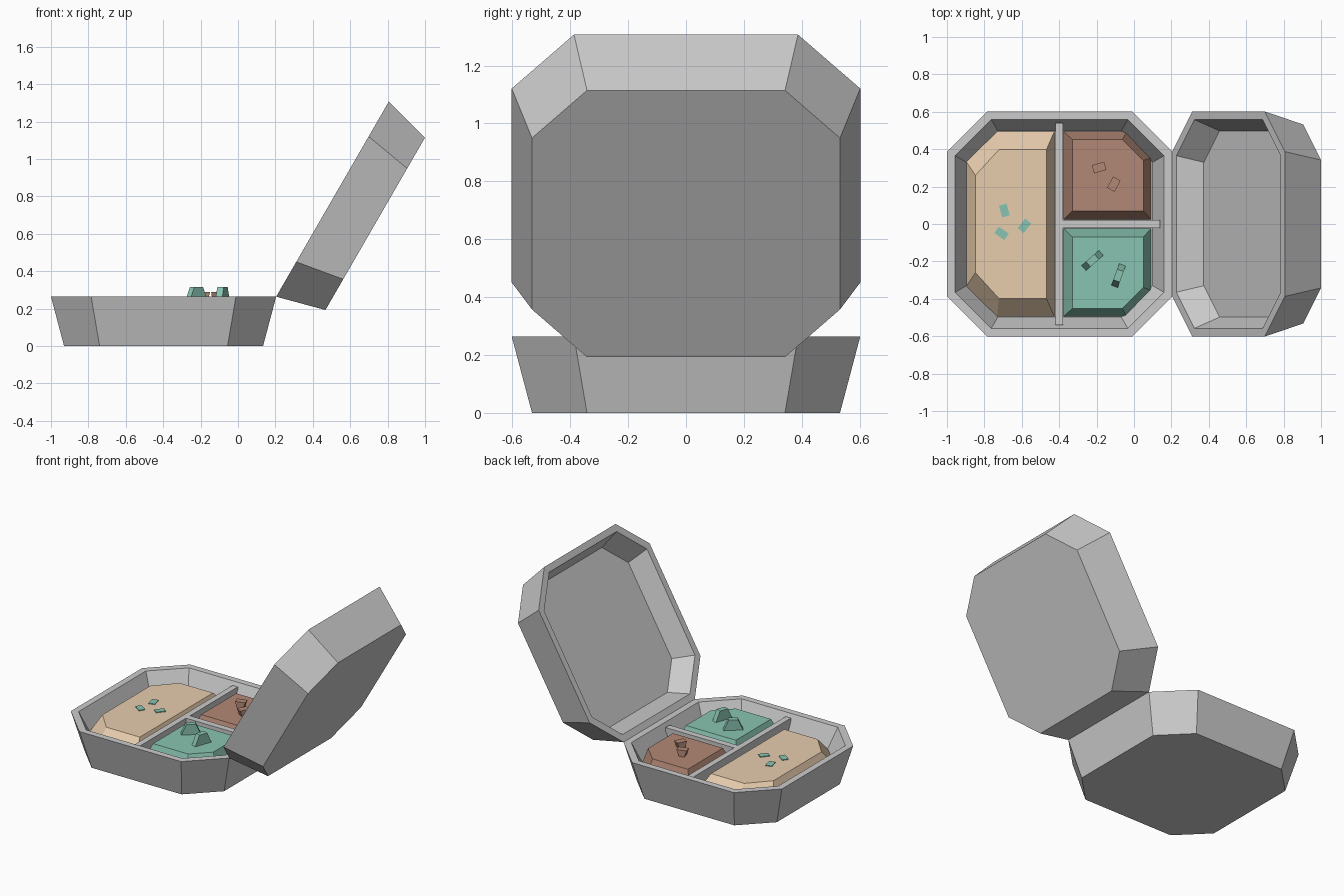
import bpy, bmesh
from math import radians, cos, sin
from mathutils import Matrix

if "Cube" in bpy.data.objects:
    bpy.data.objects.remove(bpy.data.objects["Cube"])


def material(name, rgb):
    m = bpy.data.materials.new(name)
    m.diffuse_color = (*rgb, 1)
    m.use_nodes = True
    m.node_tree.nodes["Principled BSDF"].inputs["Base Color"].default_value = m.diffuse_color
    return m


TAN = material("tan", (0.80, 0.61, 0.42))
BROWN = material("brown", (0.45, 0.25, 0.18))
GREEN = material("green", (0.25, 0.55, 0.44))


def loft(name, rings, mat=None, matrix=None):
    """Stack of (outline, z) rings joined by flat sides, capped at both ends."""
    bm = bmesh.new()
    loops = [[bm.verts.new((x, y, z)) for x, y in pts] for pts, z in rings]
    n = len(loops[0])
    for a, b in zip(loops, loops[1:]):
        for i in range(n):
            j = (i + 1) % n
            bm.faces.new((a[i], a[j], b[j], b[i]))
    bm.faces.new(loops[0])
    bm.faces.new(loops[-1])
    bmesh.ops.recalc_face_normals(bm, faces=bm.faces)
    if matrix:
        bm.transform(matrix)
    me = bpy.data.meshes.new(name)
    bm.to_mesh(me)
    bm.free()
    ob = bpy.data.objects.new(name, me)
    bpy.context.collection.objects.link(ob)
    if mat:
        me.materials.append(mat)
    return ob


def octagon(h, f):
    return [(h, -f), (h, f), (f, h), (-f, h), (-h, f), (-h, -f), (-f, -h), (f, -h)]


def rect(x0, x1, y0, y1):
    return [(x0, y0), (x1, y0), (x1, y1), (x0, y1)]


# Two matching trays: the base, and the lid swung open around the hinge
H, D = 0.602, 0.264
HINGE = -1 + 2 * H
tray = [(octagon(0.532, 0.342), -D), (octagon(H, 0.387), 0),
        (octagon(0.558, 0.365), 0), (octagon(0.498, 0.33), -0.135)]
hinge = Matrix.Translation((HINGE, 0, D))
loft("base_tray", tray, matrix=hinge @ Matrix.Translation((-H, 0, 0)))
loft("lid", tray, matrix=hinge @ Matrix.Rotation(radians(-60), 4, 'Y')
     @ Matrix.Translation((H, 0, 0)))

# Dividers
FLOOR = 0.127
for name, r in (("long_divider", rect(-0.42, -0.38, -0.54, 0.54)),
                ("short_divider", rect(-0.38, 0.14, -0.022, 0.022))):
    loft(name, [(r, FLOOR), (r, 0.242)])

# Foods: sloped blocks with chamfered outer corners
def large(x0, x1, y, cx, cy):
    return [(x1, -y), (x1, y), (cx, y), (x0, cy), (x0, -cy), (cx, -y)]


def small(x0, x1, y0, y1, cx, cy, s):
    return [(x, s * y) for x, y in
            ((x0, y0), (x1, y0), (x1, cy), (cx, y1), (x0, y1))]


loft("large_food", [(large(-0.898, -0.425, 0.497, -0.733, 0.335), FLOOR),
                    (large(-0.848, -0.468, 0.398, -0.722, 0.26), 0.232)], TAN)
for name, s, mat in (("back_food", 1, BROWN), ("front_food", -1, GREEN)):
    loft(name, [(small(-0.378, 0.092, 0.023, 0.495, -0.04, 0.353, s), FLOOR),
                (small(-0.33, 0.05, 0.07, 0.452, -0.062, 0.34, s), 0.245)], mat)


# Garnishes: small rectangular pieces that may taper along their length
def piece(name, x, y, angle, l0, l1, w, z0, z1, mat):
    m = Matrix.Translation((x, y, 0)) @ Matrix.Rotation(radians(angle), 4, 'Z')
    loft(name, [(rect(-l / 2, l / 2, -w / 2, w / 2), z)
                for l, z in ((l0, z0), (l1, z1))], mat, m)


for x, y, a in ((-0.222, -0.195, 41), (-0.083, -0.276, 70)):
    piece("green_garnish", x, y, a, 0.125, 0.06, 0.037, 0.243, 0.316, GREEN)
for x, y, a in ((-0.187, 0.302, 16), (-0.108, 0.213, 62)):
    piece("brown_garnish", x, y, a, 0.035, 0.068, 0.045, 0.243, 0.29, BROWN)
for x, y, a in ((-0.693, 0.072, 105), (-0.586, -0.01, 52), (-0.708, -0.05, 145)):
    piece("flat_garnish", x, y, a, 0.065, 0.065, 0.042, 0.228, 0.237, GREEN)
